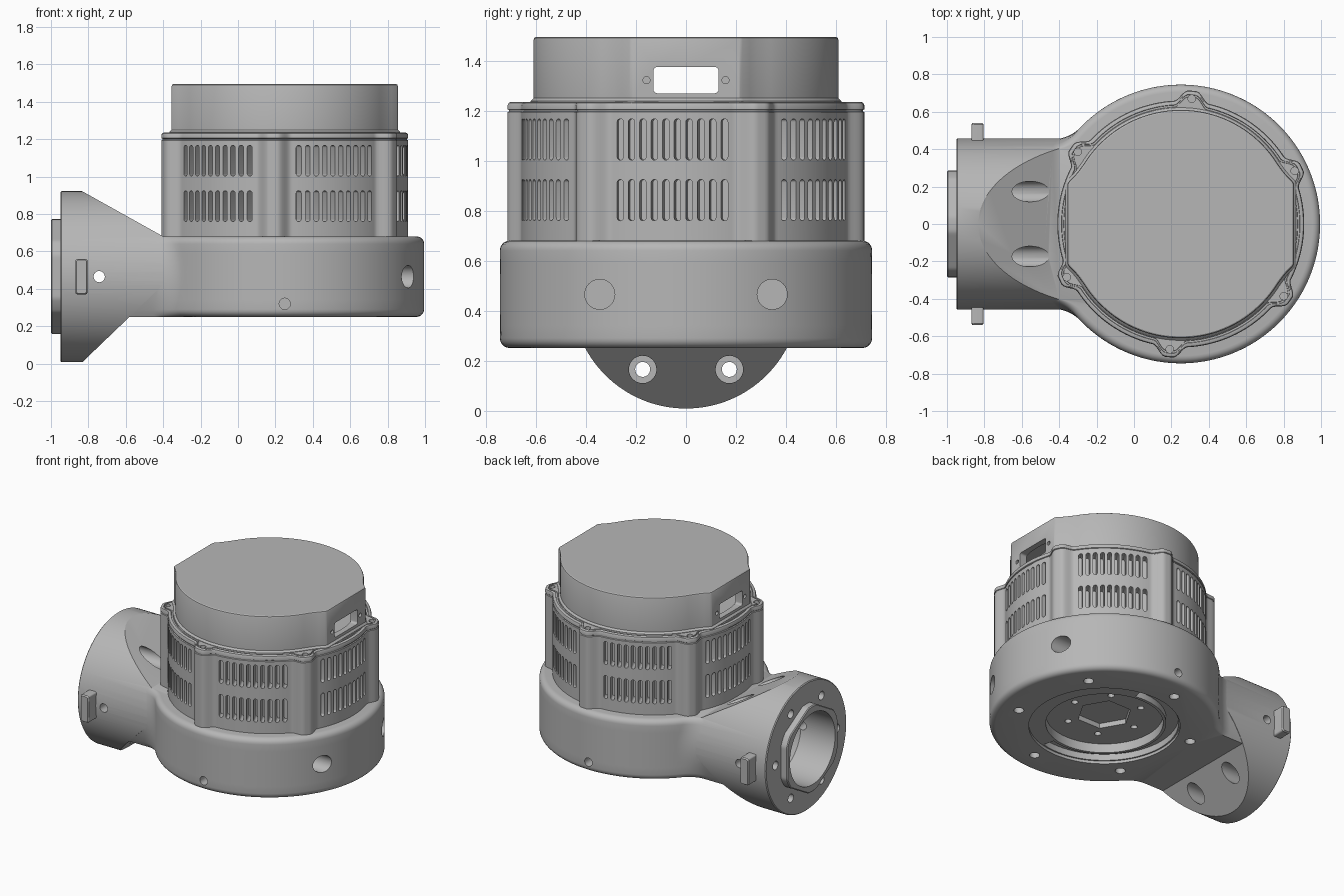
import bpy, bmesh
from math import pi, sin, cos, sqrt, atan2, radians
from mathutils import Matrix, Vector

if "Cube" in bpy.data.objects:
    bpy.data.objects.remove(bpy.data.objects["Cube"])

grey = bpy.data.materials.new("machined grey")
grey.use_nodes = True
grey.diffuse_color = (0.47, 0.47, 0.47, 1)
grey.node_tree.nodes["Principled BSDF"].inputs["Base Color"].default_value = grey.diffuse_color

CX = 0.25                                   # drum axis
AXIS_Z = 0.465                              # duct axis height
ALONG_X = Matrix.Rotation(pi / 2, 4, 'Y')   # local z -> x, local x -> -z
ALONG_Y = Matrix.Rotation(pi / 2, 4, 'X')   # local z -> -y, local y -> z
UP = Matrix.Identity(4)


def at(x, y, z):
    return Matrix.Translation((x, y, z))


def circle(r, n=48):
    return [(r * cos(2 * pi * i / n), r * sin(2 * pi * i / n)) for i in range(n)]


def rounded(w, h, r, n=6):
    pts = []
    for k, (sx, sy) in enumerate([(1, 1), (-1, 1), (-1, -1), (1, -1)]):
        for i in range(n + 1):
            a = (k + i / n) * pi / 2
            pts.append((sx * (w / 2 - r) + r * cos(a), sy * (h / 2 - r) + r * sin(a)))
    return pts


def loft(bm, rings, mat=UP):
    """Closed skin through rings given as (height, outline)."""
    loops = [[bm.verts.new(mat @ Vector((x, y, h))) for x, y in pts] for h, pts in rings]
    n = len(loops[0])
    for a, b in zip(loops, loops[1:]):
        for i in range(n):
            j = (i + 1) % n
            bm.faces.new((a[i], a[j], b[j], b[i]))
    bm.faces.new(loops[0][::-1])
    bm.faces.new(loops[-1])


def prism(bm, pts, h0, h1, mat=UP):
    loft(bm, [(h0, pts), (h1, pts)], mat)


def finish(bm, name):
    bmesh.ops.recalc_face_normals(bm, faces=bm.faces[:])
    me = bpy.data.meshes.new(name)
    bm.to_mesh(me)
    bm.free()
    me.materials.append(grey)
    ob = bpy.data.objects.new(name, me)
    bpy.context.scene.collection.objects.link(ob)
    return ob


def make(name, *parts):
    bm = bmesh.new()
    for p in parts:
        loft(bm, *p)
    return finish(bm, name)


def activate(ob):
    bpy.ops.object.select_all(action='DESELECT')
    ob.select_set(True)
    bpy.context.view_layer.objects.active = ob


def combine(ob, other, op='DIFFERENCE'):
    mod = ob.modifiers.new("cut", 'BOOLEAN')
    mod.operation, mod.object, mod.solver = op, other, 'EXACT'
    activate(ob)
    bpy.ops.object.modifier_apply(modifier=mod.name)
    bpy.data.objects.remove(other)


def drill(ob, holes):
    """holes: (outline, h0, h1, matrix), none overlapping."""
    bm = bmesh.new()
    for h in holes:
        prism(bm, *h)
    combine(ob, finish(bm, "cutter"))


# Drum with a filleted neck towards the duct
def drum_outline(z, inset):
    R, f = 0.745 - inset, 0.2
    w = sqrt(0.455 ** 2 - (z - AXIS_Z) ** 2)
    cy = w + f
    cx = -sqrt((R + f) ** 2 - cy ** 2)
    a = atan2(cy, cx)
    half = [(R * cos(a * i / 60), R * sin(a * i / 60)) for i in range(61)]
    for i in range(1, 13):
        t = a + pi + (1.5 * pi - a - pi) * i / 12
        half.append((cx + f * cos(t), cy + f * sin(t)))
    half.append((-0.585 - CX, w))
    return half + [(x, -y) for x, y in half[:0:-1]]


levels = []
for i in range(6):
    a = i / 5 * pi / 2
    levels.append((0.04 * (1 - sin(a)), 0.04 * (1 - cos(a))))
low = [(0.25 + dz, ins) for ins, dz in levels]
high = [(0.68 - dz, ins) for ins, dz in reversed(levels)]
mids = [(0.29 + 0.05 * i, 0) for i in range(1, 7)]
housing = make("fan_housing", ([(z, drum_outline(z, s)) for z, s in low + mids + high], at(CX, 0, 0)))

# Duct: round bar trimmed by two sloping planes
bm = bmesh.new()
R = 0.457
loft(bm, [(-0.95, circle(R - 0.006, 128)), (-0.944, circle(R, 128)), (-0.25, circle(R, 128))],
     ALONG_X @ at(-AXIS_Z, 0, 0))
for p, n in (((-0.83, 0, 0.92), (0.24, 0, 0.43)), ((-0.83, 0, 0.01), (0.24, 0, -0.25))):
    cut = bmesh.ops.bisect_plane(bm, geom=bm.verts[:] + bm.edges[:] + bm.faces[:],
                                 plane_co=p, plane_no=n, clear_outer=True)
    edges = [e for e in cut["geom_cut"] if isinstance(e, bmesh.types.BMEdge)]
    bmesh.ops.contextual_create(bm, geom=edges)
combine(housing, finish(bm, "duct"), 'UNION')

# Spigot: circle with six flats facing the bolts
spigot = []
for i in range(144):
    t = 2 * pi * i / 144
    d = (t + pi / 2 + pi / 6) % (pi / 3) - pi / 6
    r = min(0.307, 0.285 / cos(d))
    spigot.append((r * cos(t), r * sin(t)))
DUCT = at(0, 0, AXIS_Z) @ ALONG_X
inner = [(x * 0.98, y * 0.98) for x, y in spigot]
combine(housing, make("spigot", ([(-1.0, inner), (-0.994, spigot), (-0.93, spigot)], DUCT)), 'UNION')

# Side lugs
for s in (1, -1):
    lug = rounded(0.065, 0.19, 0.012)
    tip = rounded(0.053, 0.178, 0.01)
    m = at(-0.837, 0, AXIS_Z) @ (ALONG_Y if s < 0 else Matrix.Rotation(pi, 4, 'Z') @ ALONG_Y)
    combine(housing, make("lug", ([(0.4, lug), (0.532, lug), (0.541, tip)], m)), 'UNION')

# Duct bore, then bolt holes with counterbores
combine(housing, make("bore", ([(h, circle(r, 96)) for h, r in
        ((-1.1, 0.255), (-0.73, 0.255), (-0.61, 0.16), (-0.35, 0.16))], DUCT)))
bolts, bores = [], []
for k in range(6):
    m = DUCT @ Matrix.Rotation(k * pi / 3 + pi / 2, 4, 'Z') @ at(0.347, 0, 0)
    through = k % 3 != 0
    bolts.append((circle(0.03, 24), -1.1, -0.7 if through else -0.88, m))
    if through:
        bores.append((circle(0.055, 32), -0.79, -0.3, m))
drill(housing, bolts)
drill(housing, bores)

# Pin holes, side ports and small drain holes
side = [(circle(0.03, 24), s * 0.2, s * 0.6, at(-0.742, 0, AXIS_Z) @ ALONG_Y) for s in (1, -1)]
side += [(circle(0.03, 24), s * 0.67, s * 0.8, at(CX, 0, 0.32) @ ALONG_Y) for s in (1, -1)]
side += [(circle(0.06, 40), 0.78, 1.1, at(0, s * 0.345, AXIS_Z) @ ALONG_X) for s in (1, -1)]
drill(housing, side)

# Underside: stepped recess, curved lock groove, hex pocket, bolt holes
BASE = at(CX, 0, 0)
combine(housing, make("recess", ([(h, circle(r, 96)) for h, r in
        ((0.2, 0.49), (0.27, 0.49), (0.27, 0.38), (0.335, 0.38))], BASE)))
arc = [radians(80 + 205 * i / 40) for i in range(41)]
groove = [(0.48 * cos(a), 0.48 * sin(a)) for a in arc] + [(0.4 * cos(a), 0.4 * sin(a)) for a in arc[::-1]]
under = [(groove, 0.2, 0.315, BASE), (circle(0.18, 6), 0.2, 0.37, BASE)]
for k in range(6):
    under.append((circle(0.033, 24), 0.2, 0.35, BASE @ Matrix.Rotation(radians(40 + 60 * k), 4, 'Z') @ at(0.59, 0, 0)))
    under.append((circle(0.022, 20), 0.2, 0.38, BASE @ Matrix.Rotation(radians(60 * k), 4, 'Z') @ at(0.25, 0, 0)))
drill(housing, under)


# Vented motor body with six screw bosses
def body_outline(off):
    pts = []
    for i in range(360):
        t = radians(i)
        d = abs((t - radians(25) + pi / 6) % (pi / 3) - pi / 6)
        u = min(max((d - 0.03) / 0.11, 0), 1)
        r = 0.66 + 0.055 * (1 - u * u * (3 - 2 * u)) + off
        pts.append((r * cos(t), r * sin(t)))
    return pts


body_steps = ((0.66, 0), (1.194, 0), (1.197, -0.006), (1.202, -0.006), (1.205, 0), (1.222, 0),
              (1.231, -0.004), (1.235, -0.012), (1.235, -0.022), (1.227, -0.024),
              (1.227, -0.034), (1.235, -0.036))
body = make("vented_body", ([(z, body_outline(o)) for z, o in body_steps], BASE))
slots = []
for k in range(6):
    panel = BASE @ Matrix.Rotation(radians(55 + 60 * k), 4, 'Z') @ ALONG_X
    for z in (0.842, 1.085):
        for i in range(10):
            slots.append((rounded(0.165, 0.026, 0.0129, 4), 0.57, 0.75, panel @ at(-z, (i - 4.5) * 0.0465, 0)))
drill(body, slots)
drill(body, [(circle(0.02, 20), 1.16, 1.3, BASE @ Matrix.Rotation(radians(25 + 60 * k), 4, 'Z') @ at(0.672, 0, 0))
             for k in range(6)])

# Hollow top cover with two flat connector faces
quarter = [(0.605, 0), (0.605, 0.215), (0.598, 0.227), (0.57, 0.255), (0.545, 0.285)]
a0 = radians(32)
quarter += [(0.61 * cos(a0 + (pi / 2 - a0) * i / 30), 0.61 * sin(a0 + (pi / 2 - a0) * i / 30)) for i in range(31)]
top_half = quarter + [(-x, y) for x, y in quarter[-2::-1]]
cover_outline = top_half + [(x, -y) for x, y in top_half[-2:0:-1]]
cover = make("top_cover", ([(z, [(x * s, y * s) for x, y in cover_outline]) for z, s in
             ((1.2, 1.02), (1.238, 1.02), (1.25, 1), (1.483, 1), (1.491, 0.995), (1.495, 0.985))], BASE))
drill(cover, [(circle(0.565, 96), 1.26, 1.46, BASE)])
windows = [(rounded(0.105, 0.26, 0.015), s * 0.5, s * 0.7, at(CX, 0, 1.322) @ ALONG_X) for s in (1, -1)]
windows += [(circle(0.014, 16), s * 0.59, s * 0.7, at(CX, y, 1.322) @ ALONG_X)
            for s in (1, -1) for y in (-0.158, 0.158)]
drill(cover, windows)

for ob in (housing, body, cover):
    activate(ob)
    bpy.ops.object.shade_smooth_by_angle(angle=radians(30))
